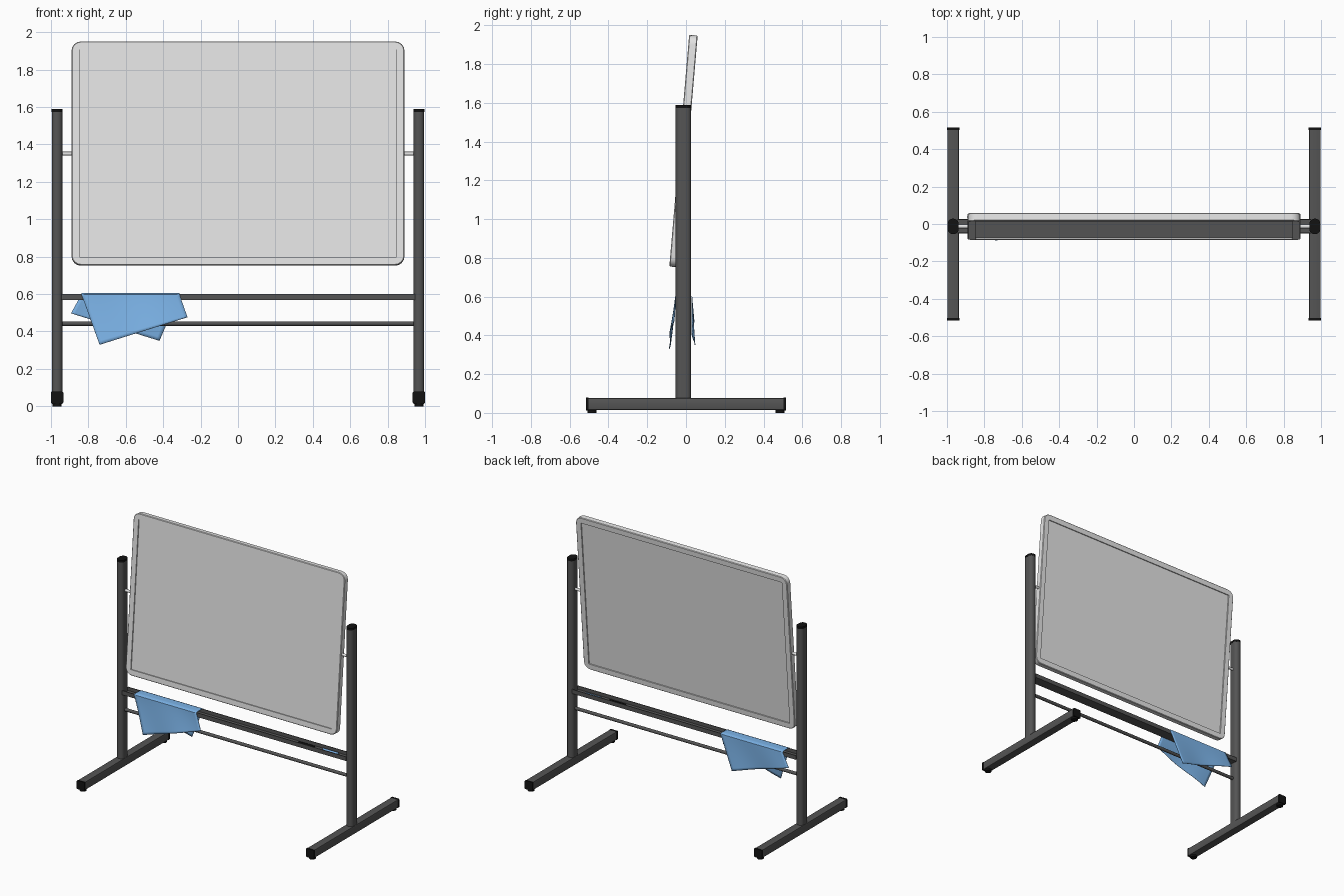
import bpy, bmesh, math
from mathutils import Matrix, Vector

if "Cube" in bpy.data.objects:
    bpy.data.objects.remove(bpy.data.objects["Cube"])

def mat(name, rgb):
    m = bpy.data.materials.new(name)
    m.diffuse_color = (*rgb, 1)
    m.use_nodes = True
    m.node_tree.nodes["Principled BSDF"].inputs["Base Color"].default_value = m.diffuse_color
    return m

WHITE = mat("board white", (0.78, 0.78, 0.78))
DARK = mat("dark grey metal", (0.09, 0.09, 0.09))
BLACK = mat("black plastic", (0.006, 0.006, 0.006))
BLUE = mat("blue cloth", (0.2, 0.45, 0.8))
YC, TILT, PIVOT = -0.013, math.radians(-4.9), 1.351

def finish(name, bm, material, smooth=True):
    bmesh.ops.recalc_face_normals(bm, faces=bm.faces)
    me = bpy.data.meshes.new(name)
    bm.to_mesh(me)
    bm.free()
    ob = bpy.data.objects.new(name, me)
    bpy.context.collection.objects.link(ob)
    me.materials.append(material)
    if smooth:
        bpy.context.view_layer.objects.active = ob
        ob.select_set(True)
        bpy.ops.object.shade_smooth_by_angle(angle=math.radians(35))
        ob.select_set(False)
    return ob

def rounded(w, h, r, seg):
    """Outline of a rounded rectangle centred on the origin."""
    pts = []
    for k, (sx, sy) in enumerate([(1, 1), (-1, 1), (-1, -1), (1, -1)]):
        for i in range(seg + 1):
            a = math.pi / 2 * (k + i / seg)
            pts.append((sx * (w / 2 - r) + r * math.cos(a), sy * (h / 2 - r) + r * math.sin(a)))
    return pts

def extrude(name, outline, axis, lo, hi, material, off=(0, 0, 0)):
    """Prism: outline lies in the plane across the axis."""
    place = {'X': lambda a, b, t: (t, a, b), 'Y': lambda a, b, t: (a, t, b),
             'Z': lambda a, b, t: (a, b, t)}[axis]
    bm = bmesh.new()
    ends = [[bm.verts.new(Vector(place(a, b, t)) + Vector(off)) for a, b in outline] for t in (lo, hi)]
    n = len(outline)
    for e in ends:
        bm.faces.new(e)
    for i in range(n):
        j = (i + 1) % n
        bm.faces.new((ends[0][i], ends[0][j], ends[1][j], ends[1][i]))
    return finish(name, bm, material)

def circle(r, n=20):
    return [(r * math.cos(2 * math.pi * i / n), r * math.sin(2 * math.pi * i / n)) for i in range(n)]

# side stands: post, cap, foot beam, end caps, floor pads, pivot pin
for side, s in (("left", -1), ("right", 1)):
    x = s * 0.967
    extrude(side + "_post", rounded(0.056, 0.08, 0.026, 6), 'Z', 0.075, 1.575, DARK, (x, YC, 0))
    extrude(side + "_post_cap", rounded(0.059, 0.083, 0.028, 6), 'Z', 1.573, 1.589, BLACK, (x, YC, 0))
    extrude(side + "_foot", rounded(0.062, 0.062, 0.006, 2), 'Y', -0.503, 0.503, DARK, (x, 0, 0.046))
    for end, e in (("front", -1), ("back", 1)):
        lo, hi = sorted((e * 0.502, e * 0.515))
        extrude(f"{side}_{end}_foot_cap", rounded(0.066, 0.066, 0.007, 2), 'Y', lo, hi, BLACK, (x, 0, 0.046))
        extrude(f"{side}_{end}_floor_pad", circle(0.024), 'Z', 0, 0.017, BLACK, (x, e * 0.485, 0))
    lo, hi = sorted((s * 0.88, s * 0.95))
    extrude(side + "_pivot_pin", circle(0.01), 'X', lo, hi, WHITE, (0, YC, PIVOT))

# lower rail and open pen tray
extrude("lower_rail", circle(0.012), 'X', -0.945, 0.945, DARK, (0, YC, 0.442))
a, b, t = -0.05, 0.026, 0.005
extrude("pen_tray", [(a, 0.568), (b, 0.568), (b, 0.6), (b - t, 0.6), (b - t, 0.574),
                     (a + t, 0.574), (a + t, 0.6), (a, 0.6)], 'X', -0.945, 0.945, DARK)

# pens lying in the tray
extrude("black_pen", circle(0.008, 12), 'X', 0.52, 0.65, BLACK, (0, -0.01, 0.582))
extrude("blue_pen", circle(0.008, 12), 'X', 0.72, 0.85, BLUE, (0, -0.005, 0.582))

# tilted board: rounded frame with a recessed panel on both sides
def board_frame():
    bm = bmesh.new()
    seg = 4
    outer = rounded(1.78, 1.2, 0.05, seg)
    soft = rounded(1.772, 1.192, 0.046, seg)
    inner = rounded(1.694, 1.114, 0.003, seg)
    rings = []
    for pts, y in ((inner, -0.013), (inner, -0.022), (soft, -0.022), (outer, -0.018),
                   (outer, 0.018), (soft, 0.022), (inner, 0.022), (inner, 0.013)):
        rings.append([bm.verts.new((p[0], y, p[1])) for p in pts])
    n = len(outer)
    for r0, r1 in zip(rings, rings[1:]):
        for i in range(n):
            j = (i + 1) % n
            bm.faces.new((r0[i], r0[j], r1[j], r1[i]))
    return finish("board_frame", bm, WHITE)

panel = extrude("board_panel", rounded(1.696, 1.116, 0.003, 2), 'Y', -0.014, 0.014, WHITE)
for ob in (board_frame(), panel):
    ob.matrix_world = Matrix.Translation((0, YC, PIVOT)) @ Matrix.Rotation(TILT, 4, 'X')

# cloth draped over the tray: front flap, top strip, back flap
def cloth():
    bm = bmesh.new()
    nu, nv, nt = 24, 14, 6
    rows = []
    def flap(u, v, y0, dy, left, right):
        top = Vector((-0.837 + 0.524 * u, 0.598))
        bot = Vector(left).lerp(Vector(right), u)
        p = top.lerp(bot, v)
        depth = (0.598 - p.y) / 0.27
        wave = 0.007 * math.sin(u * 7 + 0.6) * v
        return (p.x, y0 + dy * depth ** 1.3 + wave, p.y)
    front = lambda u, v: flap(u, v, -0.055, -0.036, (-0.74, 0.329), (-0.27, 0.476))
    back = lambda u, v: flap(u, v, 0.031, 0.01, (-0.893, 0.497), (-0.42, 0.35))
    us = [i / nu for i in range(nu + 1)]
    for k in range(nv, -1, -1):
        rows.append([front(u, k / nv) for u in us])
    for k in range(1, nt):
        w = k / nt
        rows.append([(-0.837 + 0.524 * u, -0.055 + 0.086 * w, 0.604) for u in us])
    for k in range(nv + 1):
        rows.append([back(u, k / nv) for u in us])
    vs = [[bm.verts.new(p) for p in r] for r in rows]
    for r0, r1 in zip(vs, vs[1:]):
        for i in range(nu):
            bm.faces.new((r0[i], r0[i + 1], r1[i + 1], r1[i]))
    ob = finish("cloth", bm, BLUE)
    mod = ob.modifiers.new("thickness", 'SOLIDIFY')
    mod.thickness = 0.003
    mod.offset = 0
cloth()
